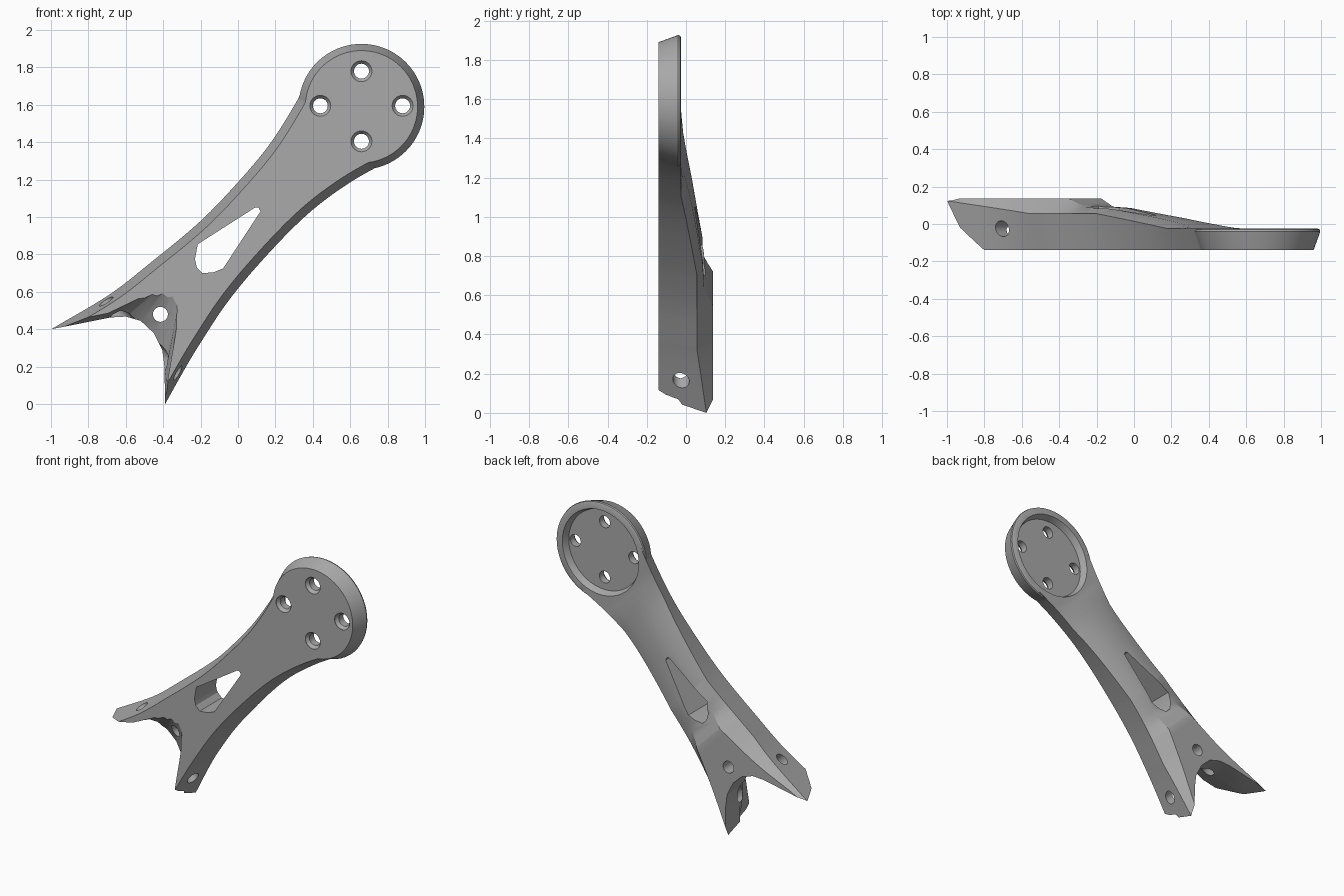
import bpy, bmesh, math
from mathutils import Vector, Matrix

cube = bpy.data.objects.get("Cube")
if cube:
    bpy.data.objects.remove(cube, do_unlink=True)

grey = bpy.data.materials.new("cast_grey")
grey.use_nodes = True
grey.diffuse_color = (0.4, 0.4, 0.4, 1)
grey.node_tree.nodes["Principled BSDF"].inputs["Base Color"].default_value = (0.4, 0.4, 0.4, 1)

HUB = Vector((0.66, 0, 1.59))
FRONT, RIM = -0.14, -0.025
S = math.sqrt(0.5)


def place(u, v, y):
    """Arm coordinates (u along, v across) to world."""
    return Vector((HUB.x + S * (u - v), y, HUB.z + S * (u + v)))


def curve(pts, u, smooth=True):
    """Read a value off a list of (u, value) points with falling u."""
    n = len(pts)
    if u >= pts[0][0]:
        return pts[0][1]
    i = next((k for k in range(n - 1) if u >= pts[k + 1][0]), n - 2)
    (a, p), (b, q) = pts[i], pts[i + 1]
    t = (u - a) / (b - a)
    if not smooth or t > 1:
        return p + (q - p) * t

    def slope(k):
        lo, hi = max(k - 1, 0), min(k + 1, n - 1)
        return (pts[hi][1] - pts[lo][1]) / (pts[hi][0] - pts[lo][0])
    m0, m1 = slope(i) * (b - a), slope(i + 1) * (b - a)
    return ((2*t**3 - 3*t*t + 1) * p + (t**3 - 2*t*t + t) * m0
            + (3*t*t - 2*t**3) * q + (t**3 - t*t) * m1)


def loft(name, rings):
    """Skin closed rings of equal length and cap both ends."""
    bm = bmesh.new()
    rows = [[bm.verts.new(p) for p in ring] for ring in rings]
    for a, b in zip(rows, rows[1:]):
        for i in range(len(a)):
            j = (i + 1) % len(a)
            bm.faces.new((a[i], a[j], b[j], b[i]))
    bm.faces.new(rows[0])
    bm.faces.new(rows[-1])
    bmesh.ops.recalc_face_normals(bm, faces=bm.faces)
    mesh = bpy.data.meshes.new(name)
    bm.to_mesh(mesh)
    bm.free()
    obj = bpy.data.objects.new(name, mesh)
    bpy.context.collection.objects.link(obj)
    mesh.materials.append(grey)
    return obj


def turned(name, centre, steps, n=32, turn=None):
    """Round part along y from (y, radius) steps, optionally turned about z-x."""
    turn = turn or Matrix.Identity(3)
    rings = []
    for y, r in steps:
        ring = []
        for k in range(n):
            a = math.tau * k / n
            ring.append(centre + turn @ Vector((r * math.cos(a), y, r * math.sin(a))))
        rings.append(ring)
    return loft(name, rings)


def combine(target, other, operation):
    mod = target.modifiers.new(operation.lower(), 'BOOLEAN')
    mod.operation, mod.object, mod.solver = operation, other, 'EXACT'
    bpy.context.view_layer.objects.active = target
    bpy.ops.object.modifier_apply(modifier=mod.name)
    bpy.data.objects.remove(other, do_unlink=True)


# Arm outline on both sides, side wall height, back ridge height and ridge inset
upper = [(-.07, .315), (-.24, .261), (-.49, .205), (-.74, .182), (-1.04, .176),
         (-1.39, .208), (-1.66, .242), (-2.015, .332)]
lower = [(-.085, -.311), (-.33, -.243), (-.59, -.204), (-.9, -.203), (-1.23, -.23),
         (-1.51, -.286), (-1.665, -.325), (-1.867, -.382)]
wall = [(-.47, RIM), (-1.04, .055), (-1.5, .055), (-1.95, .115)]
ridge = [(-.3, RIM), (-.65, .03), (-1.07, .085), (-1.22, .092), (-1.33, .137), (-2.1, .137)]
inset = [(-.3, .1), (-1.33, .1), (-1.9, .025), (-2.1, .02)]


def section(u):
    a, b = curve(upper, u), curve(lower, u)
    w, r, i = (curve(t, u, False) for t in (wall, ridge, inset))
    return [place(u, v, y) for v, y in (
        (a - .045, FRONT), (a, w), (a - i, r + .0005),
        (b + i, r + .0005), (b, w), (b + .045, FRONT))]


stations = sorted({round(-.07 - .05 * k, 3) for k in range(41)} | {-.3, -.47, -1.04, -1.22, -1.33, -1.5},
                  reverse=True)
arm = loft("bracket", [section(u) for u in stations])

# Mounting disc with drafted wall and rounded rim
disc = turned("mounting_disc", HUB, [(FRONT, .3), (-.055, .331), (-.04, .336),
                                     (-.03, .333), (RIM, .322)], 96)
combine(arm, disc, 'UNION')

# Shallow round recess in the back of the disc
combine(arm, turned("recess", HUB, [(-.07, .27), (-.04, .28), (RIM, .287), (.3, .287)], 96), 'DIFFERENCE')

# Four countersunk bolt holes
for x, z in ((0, .19), (0, -.185), (.22, .005), (-.22, .005)):
    combine(arm, turned("bolt_hole", HUB + Vector((x, 0, z)),
                        [(-.2, .056), (-.138, .056), (-.118, .04), (.1, .04)]), 'DIFFERENCE')

# Tapered window through the arm
window = [(.09, 1.05), (.11, 1.05), (.12, 1.03), (-.08, .725), (-.13, .705), (-.19, .70),
          (-.22, .73), (-.23, .775), (-.215, .855)]
combine(arm, loft("window", [[(x, y, z) for x, z in window] for y in (-.3, .3)]), 'DIFFERENCE')

# Fork notch: straight at the back, flaring towards the front
back = [(-1.4, .32), (-1, .4), (-.684, .463), (-.6, .468), (-.52, .445), (-.45, .38),
        (-.405, .29), (-.393, .2), (-.39, 0), (-.385, -.4), (-1.6, -.4)]
flare = [(-1.2, .313), (-.8, .465), (-.53, .565), (-.46, .586), (-.4, .592), (-.35, .575),
         (-.328, .53), (-.33, .47), (-.375, .135), (-.43, -.3), (-1.6, -.4)]


def notch_ring(y, t):
    return [(b[0] + (f[0] - b[0]) * t, y, b[1] + (f[1] - b[1]) * t) for b, f in zip(back, flare)]


combine(arm, loft("notch", [notch_ring(-.2, 1.5), notch_ring(-.02, 0), notch_ring(.3, 0)]), 'DIFFERENCE')

# Hole behind the notch and a cross hole through both prongs
combine(arm, turned("rear_hole", Vector((-.415, 0, .48)), [(-.3, .04), (.3, .04)]), 'DIFFERENCE')
across = Matrix.Rotation(math.radians(90), 3, 'Y') @ Matrix.Rotation(math.radians(45), 3, 'Y')
axis = Vector((-S, 0, S))
tilt = Vector((0, 1, 0)).rotation_difference(axis).to_matrix()
combine(arm, turned("cross_hole", Vector((-.515, -.025, .36)), [(-.7, .042), (.7, .042)], turn=tilt), 'DIFFERENCE')

# Smooth shading with sharp edges kept
bpy.ops.object.select_all(action='DESELECT')
arm.select_set(True)
bpy.context.view_layer.objects.active = arm
bpy.ops.object.shade_smooth_by_angle(angle=math.radians(25))
